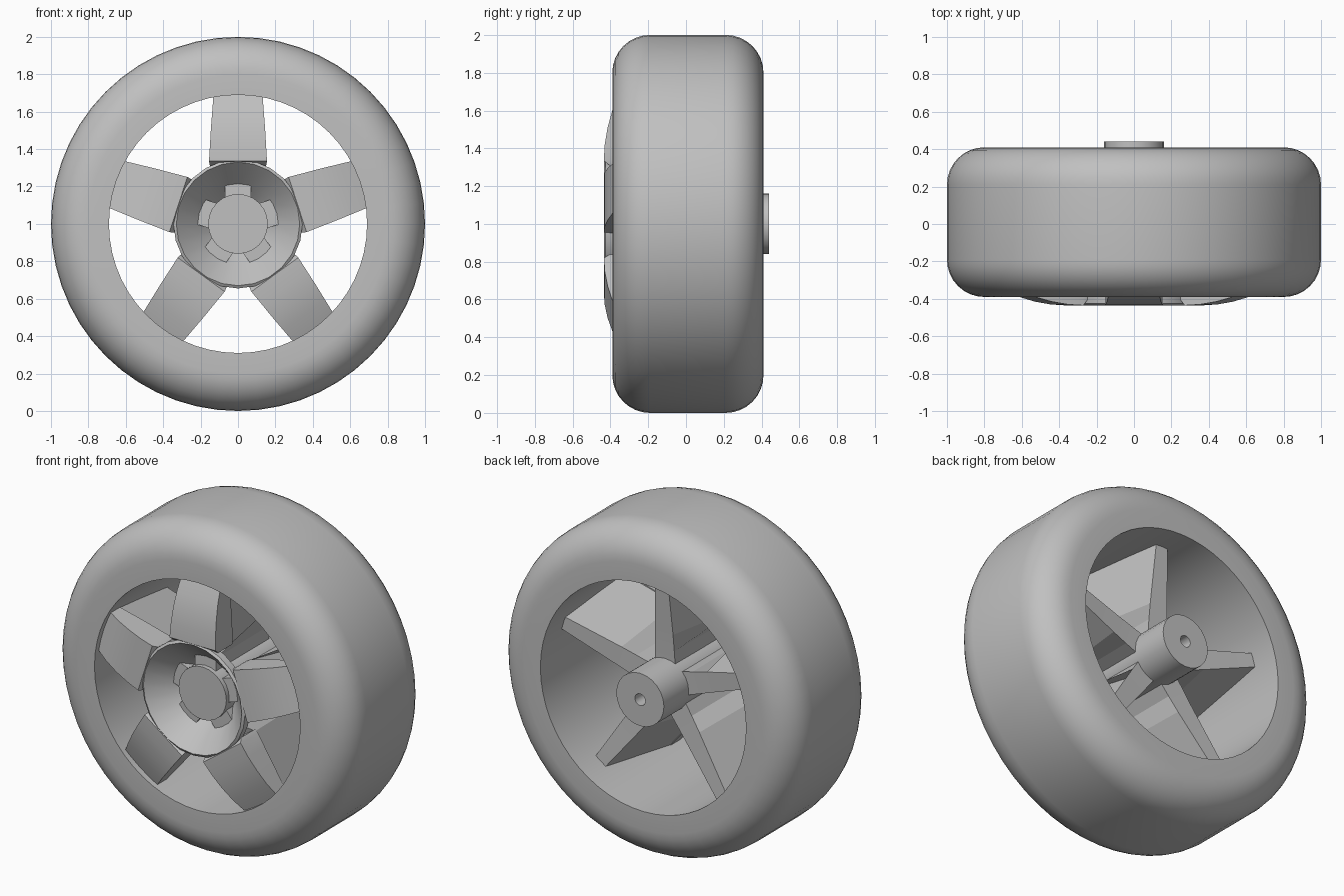
import bpy, bmesh, math
from mathutils import Matrix, Vector

cube = bpy.data.objects.get("Cube")
if cube:
    bpy.data.objects.remove(cube, do_unlink=True)

AXLE = Vector((0, 0, 1))

grey = bpy.data.materials.new("plain grey")
grey.use_nodes = True
grey.diffuse_color = (0.53, 0.53, 0.53, 1)
grey.node_tree.nodes["Principled BSDF"].inputs["Base Color"].default_value = grey.diffuse_color


def finish(name, bm, angle):
    bmesh.ops.remove_doubles(bm, verts=bm.verts, dist=1e-5)
    bmesh.ops.recalc_face_normals(bm, faces=bm.faces)
    mesh = bpy.data.meshes.new(name)
    bm.to_mesh(mesh)
    bm.free()
    mesh.materials.append(grey)
    ob = bpy.data.objects.new(name, mesh)
    ob.location = AXLE
    bpy.context.collection.objects.link(ob)
    bpy.ops.object.select_all(action='DESELECT')
    ob.select_set(True)
    bpy.context.view_layer.objects.active = ob
    bpy.ops.object.shade_smooth_by_angle(angle=math.radians(angle))
    return ob


def revolve(name, profile, sides, closed=True):
    """Spin (radius, y) points around the axle."""
    bm = bmesh.new()
    vs = [bm.verts.new((0, y, r)) for r, y in profile]
    pairs = list(zip(vs, vs[1:])) + ([(vs[-1], vs[0])] if closed else [])
    edges = [bm.edges.new(p) for p in pairs]
    bmesh.ops.spin(bm, geom=vs + edges, cent=(0, 0, 0), axis=(0, 1, 0),
                   angle=math.tau, steps=sides, use_duplicate=False)
    return finish(name, bm, 30)


def loft(bm, sections, turn):
    """Join four-cornered sections (r, front half width, front y, back half width, back y)."""
    rings = [[bm.verts.new(turn @ Vector(p)) for p in
              ((-wf, yf, r), (wf, yf, r), (wb, yb, r), (-wb, yb, r))]
             for r, wf, yf, wb, yb in sections]
    for a, b in zip(rings, rings[1:]):
        for i in range(4):
            j = (i + 1) % 4
            bm.faces.new((a[i], a[j], b[j], b[i]))
    bm.faces.new(rings[0])
    bm.faces.new(rings[-1])


def arc(r, y, start, radius=0.2, steps=8):
    angles = [math.radians(start + 90 * i / steps) for i in range(steps + 1)]
    return [(r + radius * math.cos(a), y + radius * math.sin(a)) for a in angles]


# Tyre with rounded shoulders and a straight bore
revolve("tyre", [(0.69, -0.39)] + arc(0.8, -0.19, -90) + arc(0.8, 0.21, 0)
        + [(0.69, 0.41)], 56)

# Hub drum with an axle hole in the back
revolve("hub", [(0, -0.34), (0.16, -0.34), (0.16, 0.44), (0.035, 0.44),
                (0.035, 0.25), (0, 0.25)], 24, closed=False)

# Conical dish around the hub
revolve("hub_dish", [(0.15, -0.24), (0.215, -0.31), (0.33, -0.435),
                     (0.345, -0.425), (0.345, -0.38), (0.15, -0.19)], 24)

# Five spokes: a curved front plate over a fin that narrows to the back
plate = [(r, w, y, w, -0.27) for r, w, y in
         ((0.31, 0.15, -0.405), (0.335, 0.155, -0.435), (0.42, 0.15, -0.43),
          (0.51, 0.145, -0.415), (0.6, 0.138, -0.39), (0.705, 0.13, -0.345))]
fin = [(0.1, 0.07, -0.315, 0.07, 0.2), (0.22, 0.07, -0.31, 0.065, 0.205),
       (0.32, 0.15, -0.275, 0.06, 0.21), (0.705, 0.128, -0.275, 0.04, 0.24)]
for n in range(5):
    turn = Matrix.Rotation(math.tau * n / 5, 3, 'Y')
    for name, sections in (("spoke_plate", plate), ("spoke_fin", fin)):
        bm = bmesh.new()
        loft(bm, sections, turn)
        finish(f"{name}_{n + 1}", bm, 15)
